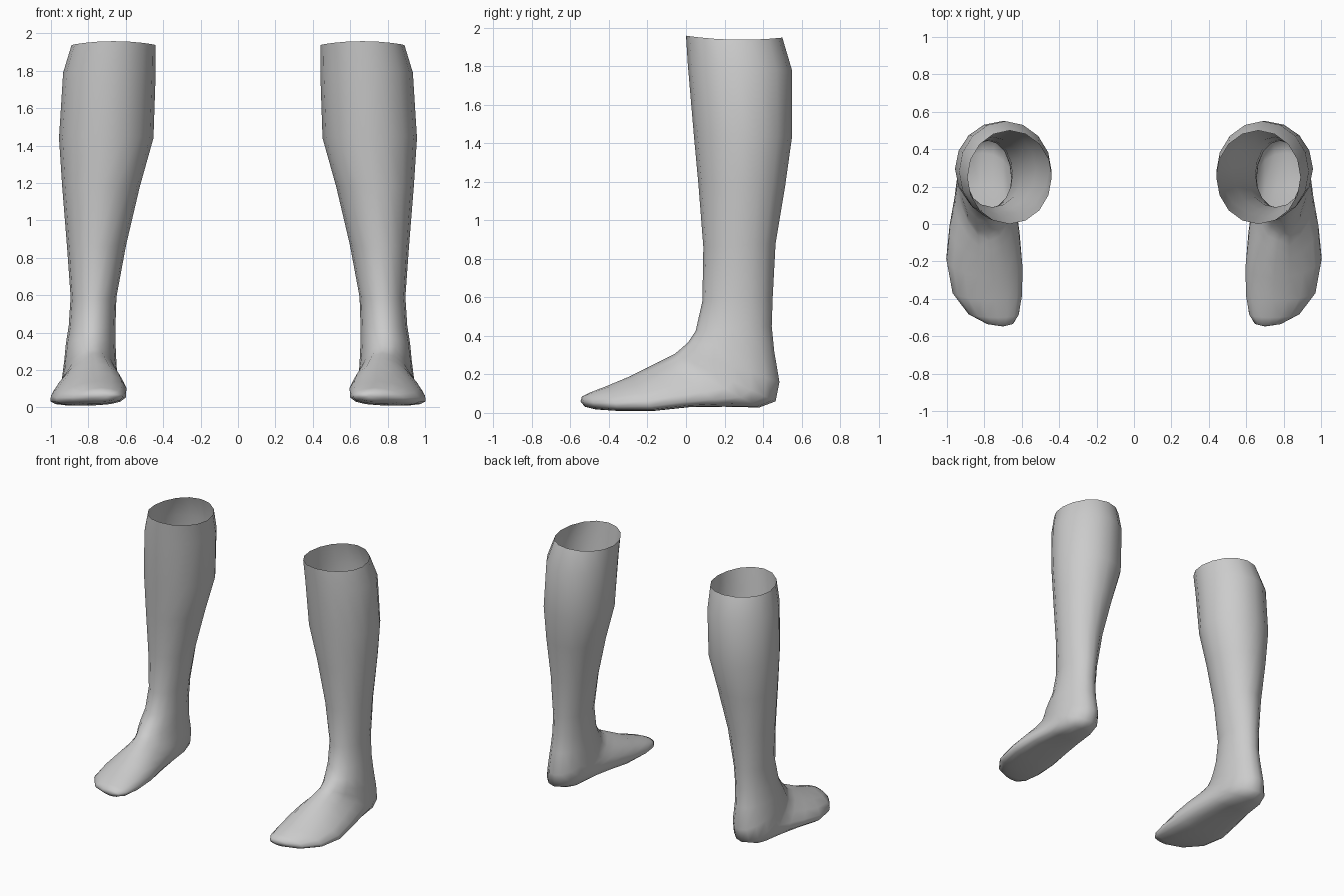
import bpy, bmesh, math

SIDES = 16
# Each ring: front/top point (y, z), back/bottom point (y, z), x range,
# widest-point shift toward the sole, x lean of the front/top edge
RINGS = [
    (0.00, 1.95, 0.50, 1.94, 0.44, 0.89, 0.00, 0.00),   # open rim
    (0.01, 1.80, 0.55, 1.78, 0.44, 0.935, 0.00, 0.00),
    (0.04, 1.45, 0.55, 1.43, 0.452, 0.957, 0.00, 0.00),  # calf
    (0.065, 1.18, 0.515, 1.18, 0.525, 0.94, 0.00, 0.00),
    (0.09, 0.86, 0.465, 0.88, 0.598, 0.915, 0.00, 0.00),
    (0.085, 0.58, 0.45, 0.60, 0.65, 0.895, 0.00, 0.00),  # ankle
    (0.05, 0.425, 0.445, 0.45, 0.655, 0.905, 0.00, 0.00),
    (0.01, 0.365, 0.458, 0.32, 0.655, 0.92, 0.00, 0.00),
    (-0.03, 0.33, 0.485, 0.16, 0.65, 0.93, 0.05, 0.00),  # heel
    (-0.06, 0.305, 0.465, 0.06, 0.645, 0.94, 0.15, -0.01),
    (-0.09, 0.29, 0.38, 0.028, 0.64, 0.945, 0.25, -0.02),
    (-0.14, 0.265, 0.20, 0.032, 0.63, 0.96, 0.35, -0.03),  # instep
    (-0.20, 0.235, 0.02, 0.03, 0.612, 0.985, 0.42, -0.04),
    (-0.29, 0.19, -0.17, 0.01, 0.60, 1.00, 0.42, -0.05),   # ball
    (-0.41, 0.14, -0.35, 0.01, 0.60, 0.97, 0.35, -0.04),
    (-0.50, 0.105, -0.47, 0.018, 0.615, 0.885, 0.20, -0.02),  # toes
    (-0.54, 0.085, -0.525, 0.032, 0.645, 0.79, 0.00, 0.00),
]


def ring_points(ring, wave, side):
    fy, fz, by, bz, x0, x1, shift, lean = ring
    cx, half = (x0 + x1) / 2, (x1 - x0) / 2
    for i in range(SIDES):
        t = 2 * math.pi * i / SIDES
        c, s = math.cos(t), math.sin(t)
        k = c - shift * s * s              # 1 = front/top, -1 = back/bottom
        x = cx + half * s + lean * c
        y = (fy + by) / 2 + k * (fy - by) / 2
        z = (fz + bz) / 2 + k * (fz - bz) / 2 + wave * math.cos(2 * t)
        yield side * x, y, z


def lower_leg(name, side, mat):
    bm = bmesh.new()
    loops = [[bm.verts.new(p) for p in ring_points(r, 0.008 if i == 0 else 0, side)]
             for i, r in enumerate(RINGS)]
    for a, b in zip(loops, loops[1:]):
        for i in range(SIDES):
            j = (i + 1) % SIDES
            bm.faces.new((a[i], a[j], b[j], b[i]))
    # rounded toe tip
    tip = bm.verts.new((side * 0.70, -0.548, 0.06))
    last = loops[-1]
    for i in range(SIDES):
        bm.faces.new((last[i], last[(i + 1) % SIDES], tip))
    # face outward: the faces on the outer side of the shin decide the direction
    bm.normal_update()
    bm.faces.ensure_lookup_table()
    f = bm.faces[SIDES * 2 + SIDES // 4]
    if f.normal.x * side < 0:
        bmesh.ops.reverse_faces(bm, faces=bm.faces[:])
    for f in bm.faces:
        f.smooth = True
    me = bpy.data.meshes.new(name)
    bm.to_mesh(me)
    bm.free()
    me.materials.append(mat)
    bpy.context.collection.objects.link(bpy.data.objects.new(name, me))


grey = bpy.data.materials.new("light_grey")
grey.diffuse_color = (0.6, 0.6, 0.6, 1)
lower_leg("left_lower_leg", 1, grey)
lower_leg("right_lower_leg", -1, grey)
